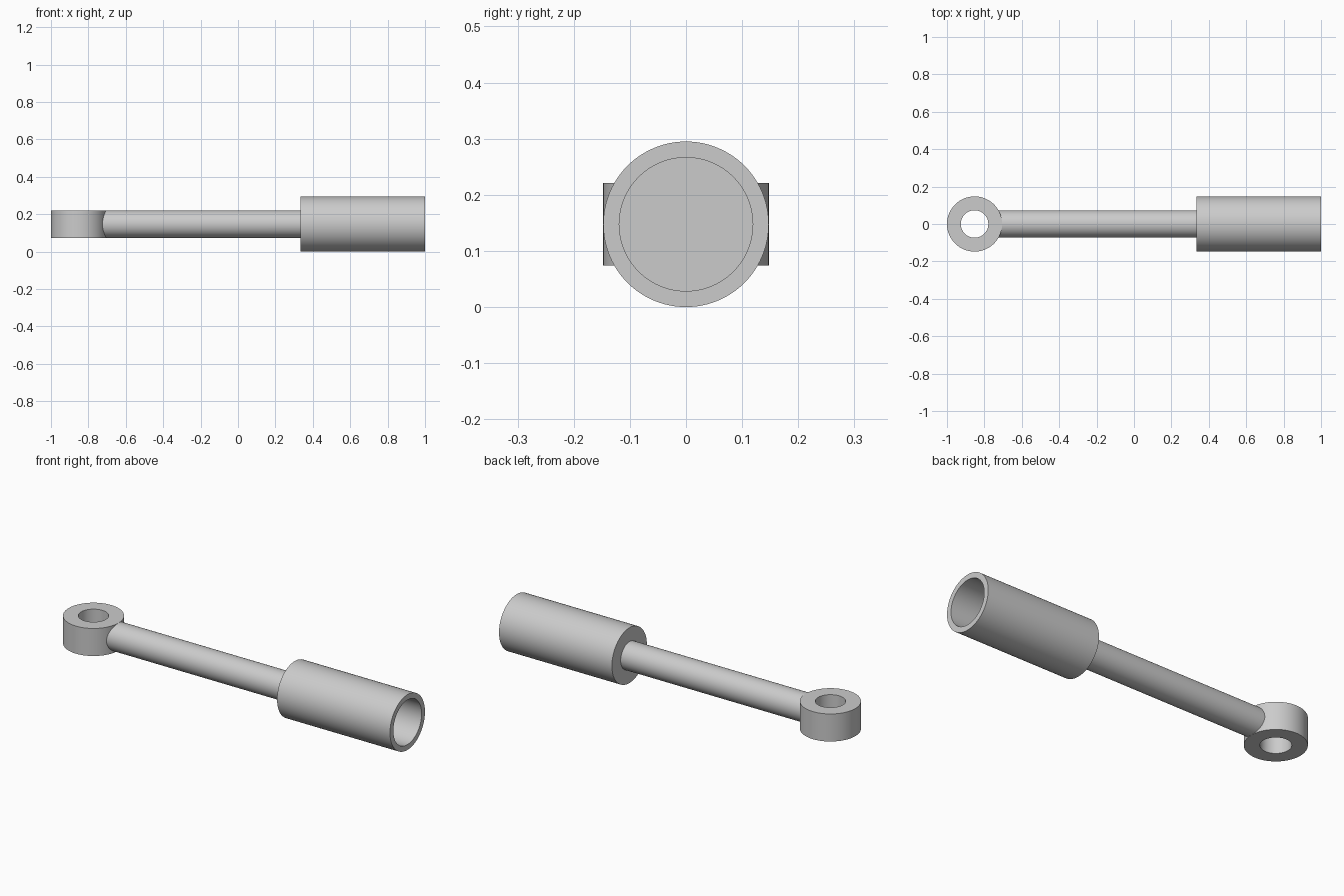
import bpy, bmesh, math

if "Cube" in bpy.data.objects:
    bpy.data.objects.remove(bpy.data.objects["Cube"])

SEG = 96
AXIS_Z = 0.1475      # height of the rod axis
R = 0.1475           # outer radius of eye and sleeve
ROD_R = 0.0735       # rod radius, eye hole radius and eye half height
EYE_X = -0.8525


def lathe(name, profile, axis, origin, closed=False, adjust=None):
    """Revolve (position along axis, radius) points around the X or Z axis."""
    bm = bmesh.new()
    rings = []
    for t, r in profile:
        if r == 0:
            co = (t, 0, 0) if axis == 'X' else (0, 0, t)
            rings.append([bm.verts.new(co)] * SEG)
            continue
        ring = []
        for i in range(SEG):
            a = 2 * math.pi * i / SEG
            c, s = r * math.cos(a), r * math.sin(a)
            ring.append(bm.verts.new((t, c, s) if axis == 'X' else (c, s, t)))
        rings.append(ring)
    pairs = list(zip(rings, rings[1:]))
    if closed:
        pairs.append((rings[-1], rings[0]))
    for a, b in pairs:
        for i in range(SEG):
            j = (i + 1) % SEG
            bm.faces.new(list(dict.fromkeys((a[i], a[j], b[j], b[i]))))
    for v in bm.verts:
        v.co.x += origin[0]
        v.co.y += origin[1]
        v.co.z += origin[2]
    if adjust:
        for v in rings[0]:
            adjust(v)
    bmesh.ops.recalc_face_normals(bm, faces=bm.faces)
    mesh = bpy.data.meshes.new(name)
    bm.to_mesh(mesh)
    bm.free()
    obj = bpy.data.objects.new(name, mesh)
    bpy.context.collection.objects.link(obj)
    bpy.ops.object.select_all(action='DESELECT')
    bpy.context.view_layer.objects.active = obj
    obj.select_set(True)
    bpy.ops.object.shade_smooth_by_angle(angle=math.radians(30))
    return obj


def saddle(v):
    """Fit the rod end to the round outside of the eye."""
    v.co.x = EYE_X + math.sqrt(R * R - v.co.y ** 2) - 0.001


# Mounting eye with vertical through hole
lathe("mounting_eye",
      [(-ROD_R, ROD_R), (-ROD_R, R), (ROD_R, R), (ROD_R, ROD_R)],
      'Z', (EYE_X, 0, AXIS_Z), closed=True)

# Straight rod, saddled onto the eye
lathe("rod", [(-0.71, ROD_R), (0.334, ROD_R)],
      'X', (0, 0, AXIS_Z), adjust=saddle)

# Hollow sleeve, open at the +x end
lathe("sleeve",
      [(0.334, ROD_R), (0.334, R), (1.0, R), (1.0, 0.119),
       (0.407, 0.119), (0.407, 0)],
      'X', (0, 0, AXIS_Z))
